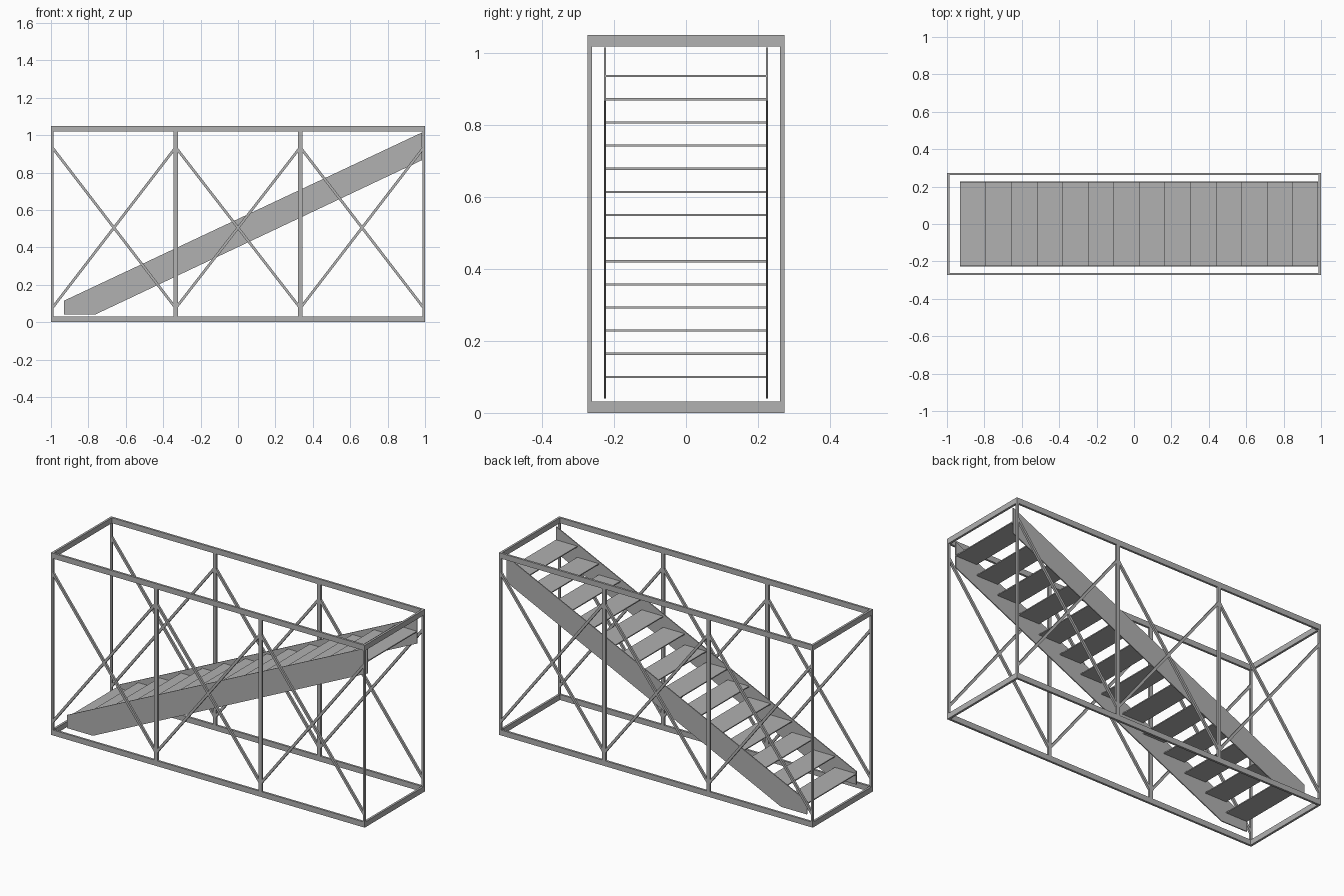
import bpy, bmesh
from mathutils import Vector, Matrix

cube = bpy.data.objects.get("Cube")
if cube:
    bpy.data.objects.remove(cube, do_unlink=True)

steel = bpy.data.materials.new("grey steel")
steel.use_nodes = True
GREY = (0.44, 0.44, 0.44, 1)
steel.diffuse_color = GREY
steel.node_tree.nodes["Principled BSDF"].inputs["Base Color"].default_value = GREY


def finish(name, bm):
    bmesh.ops.recalc_face_normals(bm, faces=bm.faces)
    mesh = bpy.data.meshes.new(name)
    bm.to_mesh(mesh)
    bm.free()
    mesh.materials.append(steel)
    obj = bpy.data.objects.new(name, mesh)
    bpy.context.collection.objects.link(obj)
    return obj


def box(name, low, high):
    low, high = Vector(low), Vector(high)
    bm = bmesh.new()
    place = Matrix.Translation((low + high) / 2) @ Matrix.Diagonal((*(high - low), 1))
    bmesh.ops.create_cube(bm, size=1, matrix=place)
    return finish(name, bm)


def plate(name, profile, y, thickness):
    """Extrude an x-z outline along y, centred on the given y."""
    bm = bmesh.new()
    face = bm.faces.new([bm.verts.new((x, y - thickness / 2, z)) for x, z in profile])
    new = bmesh.ops.extrude_face_region(bm, geom=[face])["geom"]
    bmesh.ops.translate(bm, vec=(0, thickness, 0),
                        verts=[v for v in new if isinstance(v, bmesh.types.BMVert)])
    return finish(name, bm)


def brace(name, start, end, y):
    a, b = Vector(start), Vector(end)
    along = (b - a).normalized()
    side = Vector((-along.y, along.x)) * BRACE / 2
    plate(name, [a + side, a - side, b - side, b + side], y, WALL)


LENGTH, HALF_Y, HEIGHT = 1.0, 0.274, 1.05
WALL, RAIL, POST, BRACE = 0.0125, 0.031, 0.022, 0.014
BAYS = (-LENGTH + WALL / 2, -0.333, 0.333, LENGTH - WALL / 2)

# Side frames: rails, posts and crossed braces
for side, sign in (("front", -1), ("back", 1)):
    y = sign * (HALF_Y - WALL / 2)
    y0, y1 = y - WALL / 2, y + WALL / 2
    for level, z in (("bottom", 0), ("top", HEIGHT - RAIL)):
        box(f"{side}_{level}_rail", (-LENGTH, y0, z), (LENGTH, y1, z + RAIL))
    for i, x in enumerate(BAYS):
        half = (WALL if i in (0, 3) else POST) / 2
        box(f"{side}_post_{i + 1}", (x - half, y0, RAIL),
            (x + half, y1, HEIGHT - RAIL))
    for i, (xa, xb) in enumerate(zip(BAYS, BAYS[1:])):
        brace(f"{side}_rising_brace_{i + 1}", (xa, 0.075), (xb, 0.935), y)
        brace(f"{side}_falling_brace_{i + 1}", (xa, 0.935), (xb, 0.075), y)

# End rails tie the two side frames together
inner = HALF_Y - WALL
for side, x in (("right", -LENGTH), ("left", LENGTH - WALL)):
    for level, z in (("bottom", 0), ("top", HEIGHT - RAIL)):
        box(f"{side}_{level}_end_rail", (x, -inner, z), (x + WALL, inner, z + RAIL))

# Stair stringers
START, END, STRINGER_Y = -0.93, 0.985, 0.225
outline = [(START, 0.04), (-0.765, 0.04), (END, 0.867), (END, 1.015), (START, 0.115)]
for side, sign in (("front", -1), ("back", 1)):
    plate(f"{side}_stringer", outline, sign * STRINGER_Y, 0.006)

# Open treads
COUNT = 14
run = (END - START) / COUNT
for i in range(COUNT):
    x, z = START + run * i, 0.1 + 0.0643 * i
    box(f"tread_{i + 1}", (x, -STRINGER_Y, z - 0.003),
        (x + run, STRINGER_Y, z + 0.003))
